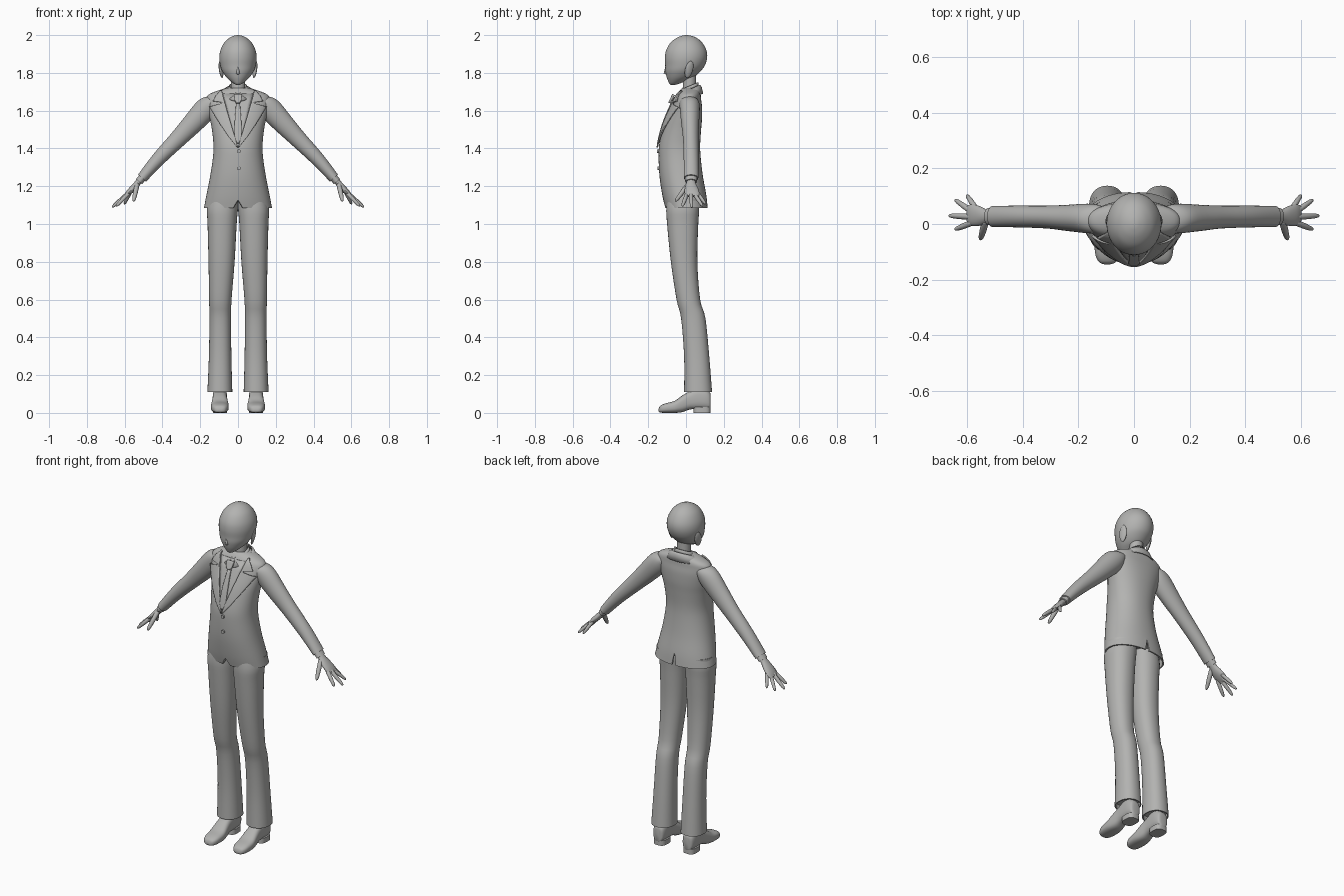
import bpy, bmesh, math
from mathutils import Vector

if "Cube" in bpy.data.objects:
    bpy.data.objects.remove(bpy.data.objects["Cube"])

grey = bpy.data.materials.new("plain grey")
grey.diffuse_color = (0.45, 0.45, 0.44, 1)
grey.use_nodes = True
grey.node_tree.nodes["Principled BSDF"].inputs["Base Color"].default_value = grey.diffuse_color


def finish(bm, name, mirror=False, thick=0, angle=40):
    bmesh.ops.recalc_face_normals(bm, faces=bm.faces)
    me = bpy.data.meshes.new(name)
    bm.to_mesh(me)
    bm.free()
    me.shade_smooth()
    me.set_sharp_from_angle(angle=math.radians(angle))
    me.materials.append(grey)
    ob = bpy.data.objects.new(name, me)
    bpy.context.collection.objects.link(ob)
    if thick:
        mod = ob.modifiers.new("thickness", 'SOLIDIFY')
        mod.thickness, mod.offset = thick, 0
    if mirror:
        mod = ob.modifiers.new("mirror", 'MIRROR')
        mod.use_mirror_merge = False
    return ob


def smooth(rows, k=4):
    """Catmull-Rom interpolation of whole rows of numbers."""
    out = []
    for i in range(len(rows) - 1):
        p0, p1, p2 = rows[max(i - 1, 0)], rows[i], rows[i + 1]
        p3 = rows[min(i + 2, len(rows) - 1)]
        for j in range(k):
            t = j / k
            out.append(tuple(
                0.5 * (2 * b + (c - a) * t + (2 * a - 5 * b + 4 * c - d) * t * t
                       + (3 * b - a - 3 * c + d) * t ** 3)
                for a, b, c, d in zip(p0, p1, p2, p3)))
    return out + [tuple(rows[-1])]


def loft(name, rings, n=2.0, seg=32, **kw):
    """Skin superellipse rings given as (centre, axis_a, axis_b)."""
    bm = bmesh.new()
    loops = []
    for c, a, b in rings:
        loop = []
        for i in range(seg):
            t = 2 * math.pi * i / seg
            u, v = (math.copysign(abs(f) ** (2 / n), f) for f in (math.cos(t), math.sin(t)))
            loop.append(bm.verts.new(Vector(c) + Vector(a) * u + Vector(b) * v))
        loops.append(loop)
    for p, q in zip(loops, loops[1:]):
        for i in range(seg):
            j = (i + 1) % seg
            bm.faces.new((p[i], p[j], q[j], q[i]))
    bm.faces.new(loops[0])
    bm.faces.new(loops[-1])
    return finish(bm, name, **kw)


def level(z, x0, x1, y0, y1):
    return (((x0 + x1) / 2, (y0 + y1) / 2, z), ((x1 - x0) / 2, 0, 0), (0, (y1 - y0) / 2, 0))


def hollow(row, g=0.008, up=0.05):
    """Extra rings that make a recessed opening below a hem."""
    z, x0, x1, y0, y1 = row
    return [(z + up, x0 + g, x1 - g, y0 + g, y1 - g), (z, x0 + g, x1 - g, y0 + g, y1 - g)]


# Jacket body: z, half width, front y, back y
body = smooth([
    (1.085, .18, -.11, .115), (1.15, .168, -.125, .108), (1.25, .148, -.14, .09),
    (1.35, .133, -.145, .078), (1.42, .13, -.142, .075), (1.5, .138, -.124, .08),
    (1.56, .15, -.104, .085), (1.62, .163, -.078, .085), (1.66, .168, -.06, .08),
    (1.685, .155, -.048, .078), (1.705, .11, -.035, .075), (1.72, .06, -.02, .065)])
rows = [(z, -w, w, f, b) for z, w, f, b in body]
jacket = loft("jacket", [level(*r) for r in hollow(rows[0]) + rows], n=2.2, seg=48)


def front(x, z):
    """Front y of the jacket body at x, z."""
    for p, q in zip(body, body[1:]):
        if z <= q[0]:
            break
    t = min(max((z - p[0]) / (q[0] - p[0]), 0), 1)
    w, f, b = (p[i] + (q[i] - p[i]) * t for i in (1, 2, 3))
    s = min(abs(x) / w, .97)
    return (f + b) / 2 - (b - f) / 2 * (1 - s ** 2.2) ** (1 / 2.2)


# Back vent and front hem opening
for name, y, h, r in (("vent_cutter", .115, .1, .014), ("opening_cutter", -.115, .05, .03)):
    bpy.ops.mesh.primitive_cone_add(vertices=4, radius1=r, depth=h, location=(0, y, 1.08 + h / 2))
    cut = bpy.context.object
    cut.name = name
    cut.scale.y = 2.5
    cut.hide_render = True
    cut.hide_set(True)
    mod = jacket.modifiers.new(name, 'BOOLEAN')
    mod.object, mod.operation = cut, 'DIFFERENCE'


def plate(name, spans, lift, thick, mirror=False, cols=8, k=3):
    """Cloth panel lying on the jacket front; spans are (z, x_left, x_right)."""
    fine = []
    for p, q in zip(spans, spans[1:]):
        fine += [[a + (b - a) * j / k for a, b in zip(p, q)] for j in range(k)]
    fine.append(spans[-1])
    bm = bmesh.new()
    grid = []
    for z, a, b in fine:
        xs = [a + (b - a) * i / cols for i in range(cols + 1)]
        grid.append([bm.verts.new((x, front(x, z) - lift, z)) for x in xs])
    for p, q in zip(grid, grid[1:]):
        for i in range(cols):
            bm.faces.new((p[i], p[i + 1], q[i + 1], q[i]))
    return finish(bm, name, mirror=mirror, thick=thick)


plate("shirt_front", [(1.43, -.006, .006), (1.53, -.037, .037), (1.69, -.08, .08)], .002, .003)
plate("lapel", [(1.405, 0, .004), (1.46, .016, .048), (1.53, .037, .095), (1.59, .055, .132),
                (1.62, .063, .15), (1.637, .068, .088), (1.643, .07, .08), (1.65, .072, .132),
                (1.68, .08, .115), (1.705, .085, .092)], .008, .008, mirror=True)
plate("tie", [(1.425, -.003, .003), (1.46, -.02, .02), (1.55, -.017, .017),
              (1.645, -.01, .01)], .009, .006)
plate("tie_knot", [(1.64, -.01, .01), (1.655, -.018, .018), (1.685, -.021, .021)], .018, .014)

# Jacket buttons
for z in (1.295, 1.385):
    bpy.ops.mesh.primitive_cylinder_add(vertices=16, radius=.01, depth=.012, rotation=(math.pi / 2, 0, 0),
                                        location=(.004, front(0, z) - .002, z))
    bpy.context.object.name = "button"
    bpy.context.object.data.materials.append(grey)


def collar(name, rings, gap):
    """Band round the neck, open in front; rings are rx, ry, y, z_back, z_front."""
    bm = bmesh.new()
    loops = []
    for rx, ry, y, zb, zf in rings:
        angles = [gap + (2 * math.pi - 2 * gap) * i / 36 for i in range(37)]
        loops.append([bm.verts.new((rx * math.sin(a), y - ry * math.cos(a),
                                    zb + (zf - zb) * (1 + math.cos(a)) / 2)) for a in angles])
    for p, q in zip(loops, loops[1:]):
        for i in range(36):
            bm.faces.new((p[i], p[i + 1], q[i + 1], q[i]))
    finish(bm, name, thick=.005)


collar("shirt_collar", [(.045, .045, .018, 1.75, 1.71), (.066, .07, -.008, 1.72, 1.65)], .2)
collar("jacket_collar", [(.068, .055, .018, 1.735, 1.69), (.086, .066, .015, 1.725, 1.68),
                         (.112, .077, .012, 1.688, 1.67)], 1.1)

# Neck and head: z, half width, front y, back y
loft("neck", [level(z, -.038, .038, a, b) for z, a, b in
              ((1.66, -.025, .06), (1.74, -.015, .052), (1.82, -.02, .055))])
skull = smooth([
    (1.735, .004, -.078, -.066), (1.743, .022, -.088, -.035), (1.76, .044, -.096, .005),
    (1.78, .064, -.103, .045), (1.81, .084, -.109, .078), (1.84, .094, -.11, .1),
    (1.88, .099, -.112, .112), (1.92, .093, -.105, .108), (1.96, .073, -.082, .086),
    (1.985, .046, -.05, .057), (1.997, .02, -.02, .026), (2.0, .002, 0, .004)])
loft("head", [level(z, -w, w, a, b) for z, w, a, b in skull], seg=40, angle=80)
loft("nose", [level(z, -w, w, y, -.09) for z, w, y in
              ((1.79, .004, -.105), (1.798, .01, -.118), (1.81, .008, -.115), (1.84, .003, -.108))],
     seg=12, angle=80)


def ellipsoid(name, centre, radii, tilt):
    bpy.ops.mesh.primitive_uv_sphere_add(segments=20, ring_count=12, location=centre, rotation=tilt)
    ob = bpy.context.object
    ob.name, ob.scale = name, radii
    ob.data.shade_smooth()
    ob.data.materials.append(grey)


for s in (1, -1):
    ellipsoid("ear", (s * .09, .016, 1.818), (.009, .022, .046), (-.2, s * .2, s * .35))

# Trouser legs: z, inner x, outer x, front y, back y
leg = smooth([
    (.11, .03, .162, -.01, .138), (.3, .035, .154, -.01, .123), (.5, .037, .151, -.026, .103),
    (.6, .034, .153, -.05, .075), (.8, .018, .156, -.08, .06), (1.0, .007, .161, -.1, .065),
    (1.09, .0, .163, -.104, .07), (1.2, .0, .13, -.09, .06)])
loft("trouser_leg", [level(*r) for r in hollow(leg[0], .006, .03) + leg], n=2.2, mirror=True)

# Shoes: y, half width, bottom z, top z
shoe = smooth([
    (-.145, .012, .008, .02), (-.137, .03, .002, .037), (-.11, .043, 0, .05), (-.06, .047, 0, .064),
    (-.02, .043, .004, .092), (.02, .038, .018, .115), (.06, .038, .02, .135),
    (.1, .037, .02, .13), (.125, .03, .02, .11), (.131, .015, .025, .095)])
loft("shoe", [((.096, y, (a + b) / 2), (w, 0, 0), (0, 0, (b - a) / 2)) for y, w, a, b in shoe],
     n=2.7, mirror=True)
loft("shoe_heel", [level(z, .059, .133, .04, .13) for z in (0, .03)], n=3, mirror=True)


# Arms: x, y, z, radius across, radius in y
def sleeve(name, rows, **kw):
    loft(name, [((x, y, z), (.76 * r, 0, .65 * r), (0, ry, 0)) for x, y, z, r, ry in rows],
         mirror=True, **kw)


arm = smooth([
    (.09, .018, 1.655, .025, .035), (.13, .018, 1.645, .045, .05), (.168, .02, 1.61, .061, .053),
    (.24, .022, 1.532, .055, .047), (.315, .025, 1.453, .046, .041), (.42, .027, 1.345, .037, .039),
    (.508, .027, 1.243, .028, .038)])
x, y, z, r, ry = arm[-1]
sleeve("sleeve", arm + [(x, y, z, r - .006, ry - .006), (x - .02, y, z + .024, r - .006, ry - .006)])
sleeve("shirt_cuff", [(.49, .027, 1.265, .021, .031), (.524, .027, 1.224, .021, .031)])
sleeve("palm", smooth([(.505, .027, 1.245, .016, .022), (.53, .027, 1.218, .016, .024),
                       (.555, .029, 1.19, .017, .035), (.58, .032, 1.165, .014, .039),
                       (.598, .034, 1.147, .008, .034)]), seg=20)

# Fingers from thumb to little finger: base, tip
for name, base, tip, r in (
        ("thumb", (.535, .008, 1.205), (.553, -.056, 1.12), .013),
        ("index_finger", (.583, .005, 1.158), (.645, -.02, 1.094), .011),
        ("middle_finger", (.588, .026, 1.158), (.667, .03, 1.088), .011),
        ("ring_finger", (.585, .045, 1.158), (.645, .088, 1.094), .0105),
        ("little_finger", (.572, .06, 1.165), (.602, .104, 1.105), .01)):
    p, q = Vector(base), Vector(tip)
    d = (q - p).normalized()
    a = d.orthogonal().normalized()
    b = d.cross(a)
    loft(name, [(p.lerp(q, t), a * r * f, b * r * f) for t, f in
                ((-.15, .7), (0, 1), (.5, .95), (.85, .75), (.96, .5), (1, .15))],
         seg=12, mirror=True, angle=80)
